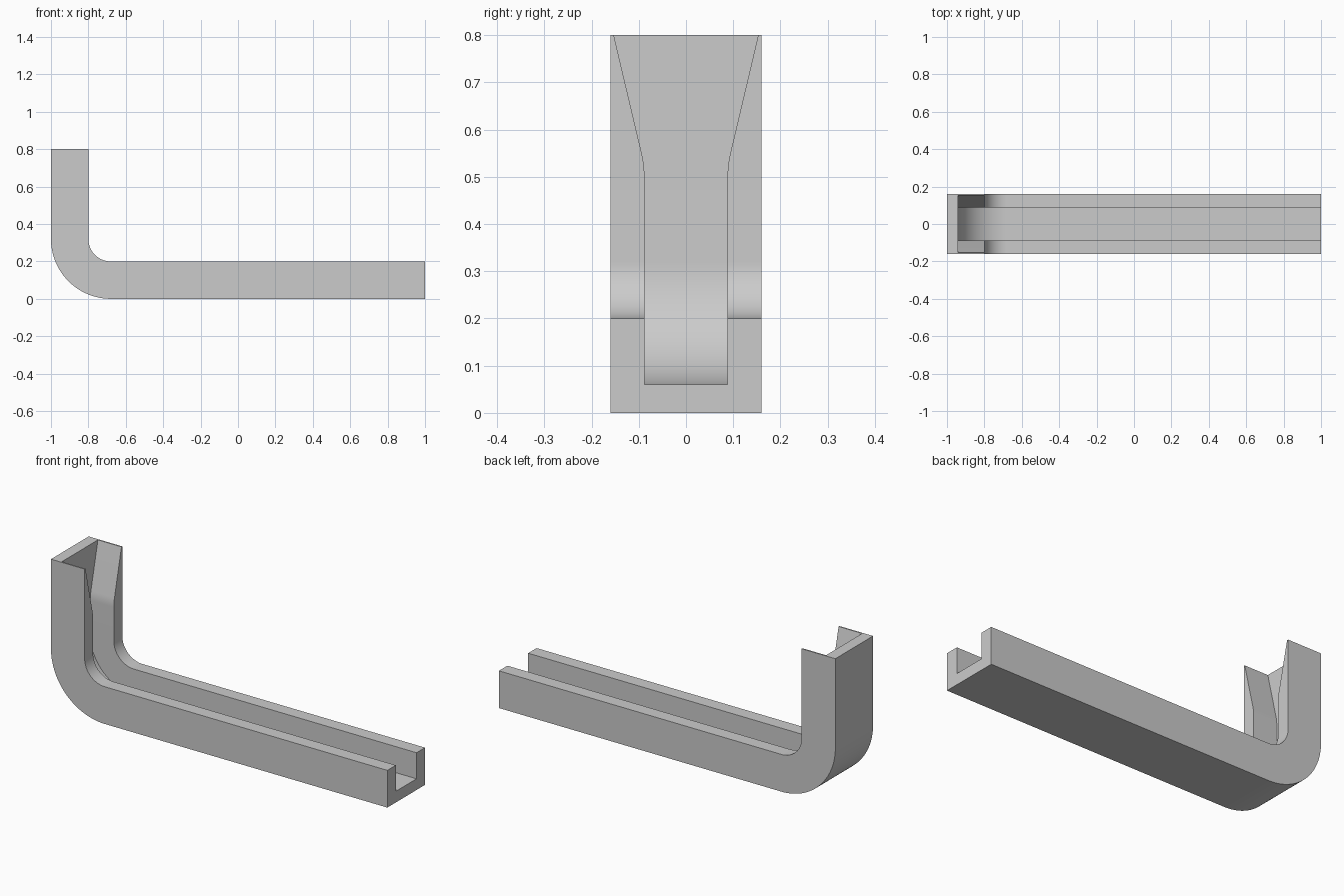
import bpy, bmesh, math
from mathutils import Vector

cube = bpy.data.objects.get("Cube")
if cube:
    bpy.data.objects.remove(cube)

HALF_WIDTH, DEPTH, FLOOR = 0.16, 0.20, 0.06
GROOVE, LIP = 0.088, 0.153
RADIUS, TOP = 0.32, 0.80
FLARE_START, FLARE_BLEND = 0.50, 0.05
ARC_STEPS = 32

grey = bpy.data.materials.new("light grey")
grey.use_nodes = True
colour = (0.6, 0.6, 0.6, 1)
grey.diffuse_color = colour
grey.node_tree.nodes["Principled BSDF"].inputs["Base Color"].default_value = colour


def groove_half_width(z):
    """Straight groove that eases into a linear flare near the top."""
    rise = max(0, z - FLARE_START)
    slope = (LIP - GROOVE) / (TOP - FLARE_START - FLARE_BLEND / 2)
    if rise < FLARE_BLEND:
        return GROOVE + slope * rise ** 2 / (2 * FLARE_BLEND)
    return GROOVE + slope * (rise - FLARE_BLEND / 2)


# Stations along the outer edge: point, inward direction, groove half width
up, right = Vector((0, 0, 1)), Vector((1, 0, 0))
stations = [(Vector((1, 0, 0)), up, GROOVE)]
centre = Vector((-1 + RADIUS, 0, RADIUS))
for i in range(ARC_STEPS + 1):
    a = math.pi / 2 * i / ARC_STEPS
    inward = up * math.cos(a) + right * math.sin(a)
    stations.append((centre - inward * RADIUS, inward, GROOVE))
for i in range(7):
    z = FLARE_START + FLARE_BLEND * i / 6
    stations.append((Vector((-1, 0, z)), right, groove_half_width(z)))
stations.append((Vector((-1, 0, TOP)), right, groove_half_width(TOP)))

# Sweep the U-shaped section along the stations
bm = bmesh.new()
rings = []
for point, inward, g in stations:
    half = [(0, HALF_WIDTH), (DEPTH, HALF_WIDTH), (DEPTH, g), (FLOOR, g)]
    section = half + [(d, -y) for d, y in reversed(half)]
    rings.append([bm.verts.new(point + inward * d + Vector((0, y, 0)))
                  for d, y in section])
for a, b in zip(rings, rings[1:]):
    for i in range(len(a)):
        j = (i + 1) % len(a)
        bm.faces.new((a[i], a[j], b[j], b[i]))

# End caps: two walls and the floor between them
for ring in (rings[0], rings[-1]):
    bm.faces.new(ring)
bmesh.ops.recalc_face_normals(bm, faces=bm.faces)

mesh = bpy.data.meshes.new("bent_channel")
bm.to_mesh(mesh)
bm.free()
mesh.materials.append(grey)
channel = bpy.data.objects.new("bent_channel", mesh)
bpy.context.collection.objects.link(channel)

bpy.ops.object.select_all(action='DESELECT')
channel.select_set(True)
bpy.context.view_layer.objects.active = channel
bpy.ops.object.shade_smooth_by_angle(angle=math.radians(30))
